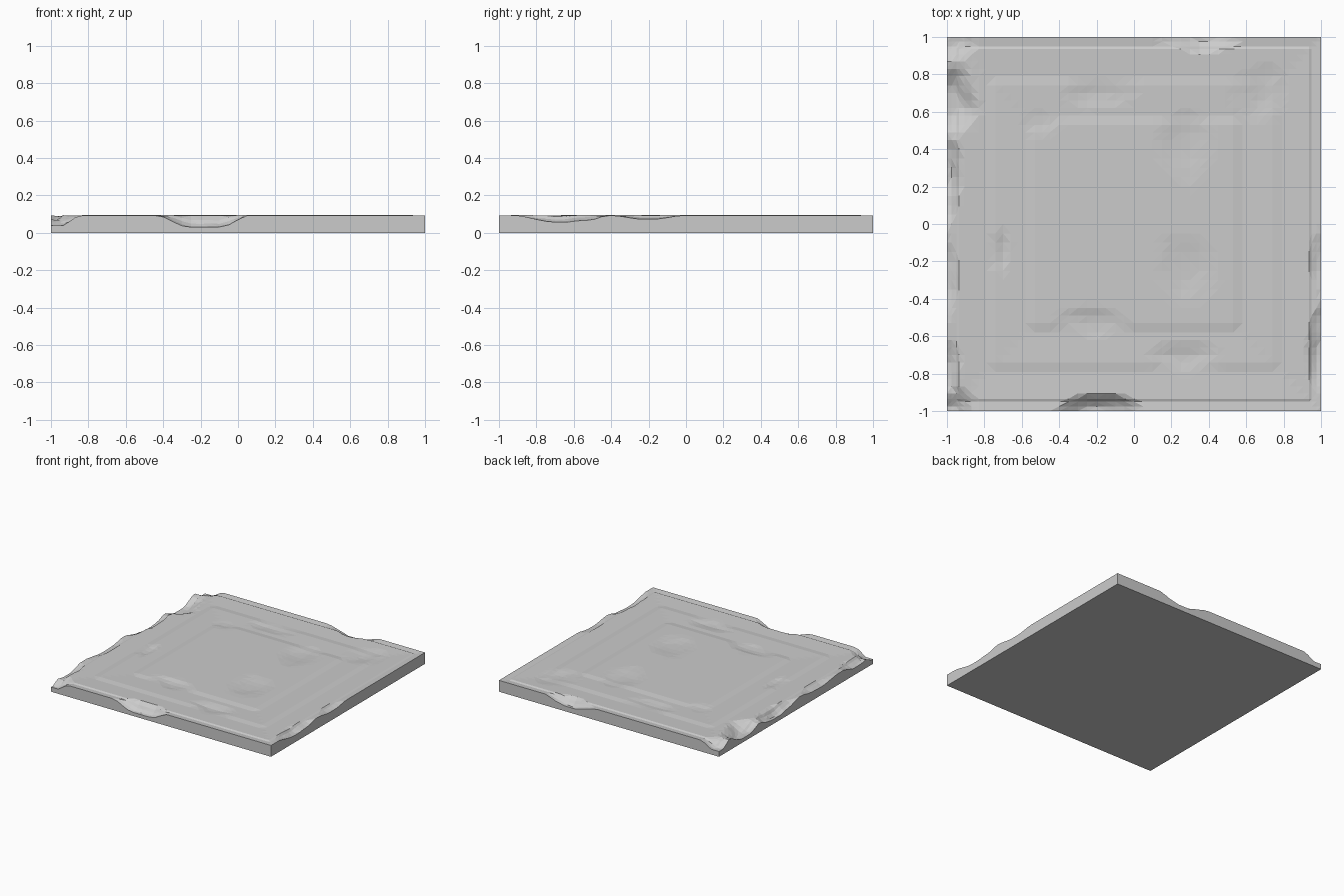
import bpy, bmesh, math
from mathutils import Vector, noise

if "Cube" in bpy.data.objects:
    bpy.data.objects.remove(bpy.data.objects["Cube"])

# Stepped square profile of the top: (distance from centre, height)
PROFILE = [(0, .0955), (.53, .0955), (.58, .089), (.74, .093),
           (.79, .088), (.935, .094), (.95, .088), (1.0, .093)]

# Broken edges and corners: (x, y, radius x, radius y, depth)
CHIPS = [(-.19, -1, .23, .09, .07), (-1, -1, .16, .14, .055),
         (-1, .65, .17, .22, .06), (-1, .25, .08, .28, .055),
         (-1, 1, .18, .14, .05), (-1, -.8, .07, .18, .035),
         (-1, -.3, .06, .22, .025), (.35, 1, .22, .09, .05),
         (1, -.66, .07, .24, .035), (1, -.2, .07, .18, .02)]

# Shallow worn spots inside the panel
DENTS = [(.27, .42, .15, .2, .012), (-.22, -.52, .2, .07, .014),
         (.27, -.71, .2, .08, .014), (.28, -.24, .17, .2, .010),
         (-.71, -.15, .05, .12, .012), (-.2, .7, .22, .08, .010),
         (.68, .7, .15, .15, .010), (-.5, .53, .1, .06, .008)]


def profile_height(d):
    for (a, za), (b, zb) in zip(PROFILE, PROFILE[1:]):
        if d <= b:
            return za + (zb - za) * (d - a) / (b - a)
    return PROFILE[-1][1]


def wear(x, y):
    drop = 0
    for cx, cy, rx, ry, depth in CHIPS + DENTS:
        r = math.hypot((x - cx) / rx, (y - cy) / ry)
        r += .25 * noise.noise(Vector((x * 9, y * 9, cx)))
        drop = max(drop, depth * min(1, 1.4 * max(0, 1 - r)))
    return drop


# Grid lines follow the steps of the profile
half = [0, .05, .1, .15, .2, .25, .3, .35, .4, .45, .49, .53, .58, .62,
        .66, .7, .74, .79, .83, .87, .905, .935, .95, .975, 1.0]
lines = [-v for v in half[:0:-1]] + half
n = len(lines)

bm = bmesh.new()
grid = []
for y in lines:
    row = []
    for x in lines:
        z = profile_height(max(abs(x), abs(y))) - wear(x, y)
        row.append(bm.verts.new((x, y, max(z, .03))))
    grid.append(row)
for j in range(n - 1):
    for i in range(n - 1):
        bm.faces.new((grid[j][i], grid[j][i + 1],
                      grid[j + 1][i + 1], grid[j + 1][i]))
bmesh.ops.triangulate(bm, faces=bm.faces[:])

# Straight sides and flat underside
border = [e for e in bm.edges if e.is_boundary]
geom = bmesh.ops.extrude_edge_only(bm, edges=border)["geom"]
for v in geom:
    if isinstance(v, bmesh.types.BMVert):
        v.co.z = 0
bmesh.ops.contextual_create(bm, geom=[e for e in bm.edges if e.is_boundary])
bmesh.ops.recalc_face_normals(bm, faces=bm.faces[:])

mesh = bpy.data.meshes.new("stone_tile")
bm.to_mesh(mesh)
bm.free()
tile = bpy.data.objects.new("stone_tile", mesh)
bpy.context.collection.objects.link(tile)
